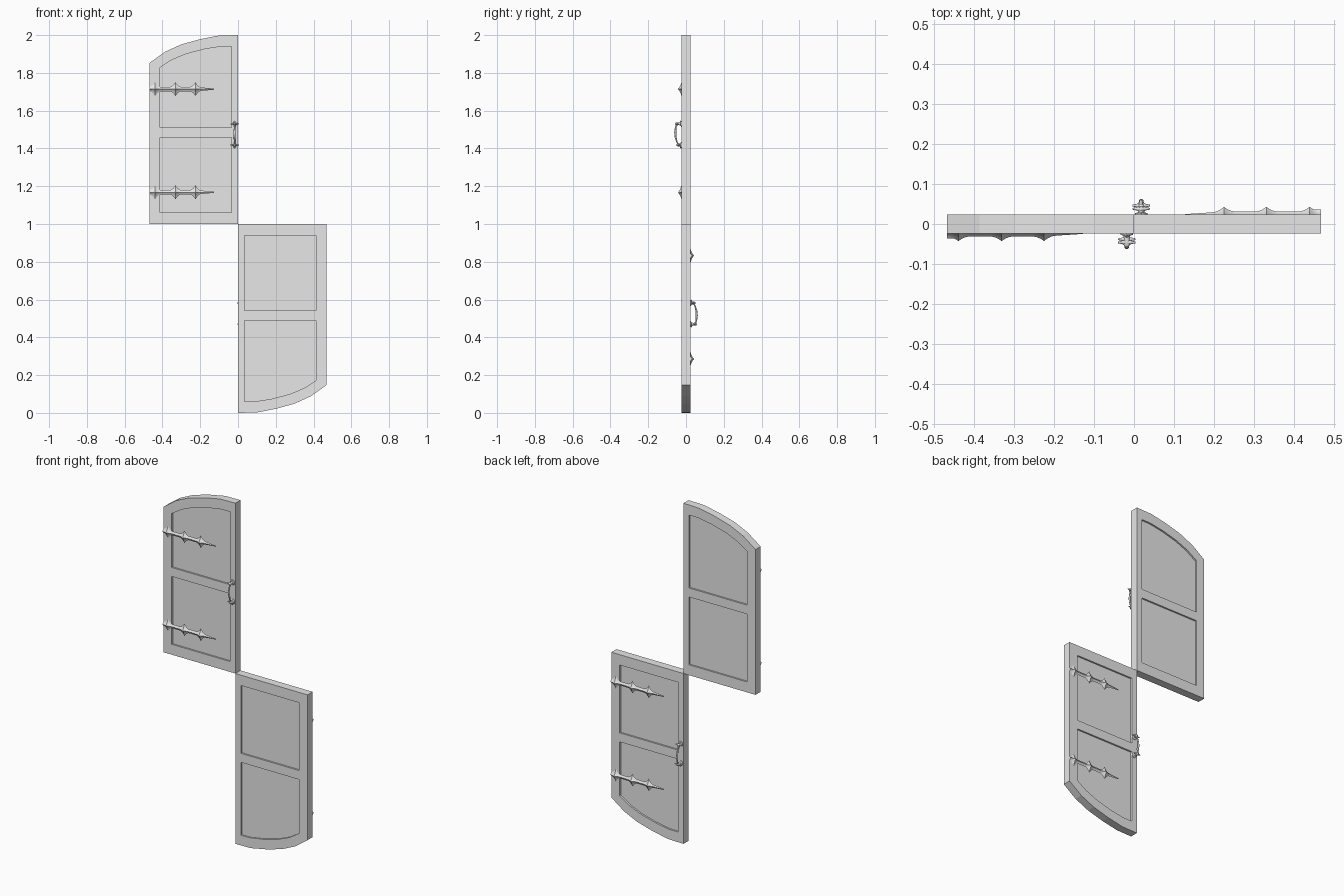
import bpy, bmesh
from mathutils import Matrix

cube = bpy.data.objects.get("Cube")
if cube:
    bpy.data.objects.remove(cube, do_unlink=True)

HALF = 0.0237       # half thickness of a door
RECESS = 0.014      # half thickness of the sunken panels
GRIP_X = -0.018

grey = bpy.data.materials.new("plain_grey")
grey.use_nodes = True
grey.diffuse_color = (0.8, 0.8, 0.8, 1)
grey.node_tree.nodes["Principled BSDF"].inputs["Base Color"].default_value = (0.8, 0.8, 0.8, 1)

parts = []


def clean(mesh):
    bm = bmesh.new()
    bm.from_mesh(mesh)
    bmesh.ops.remove_doubles(bm, verts=bm.verts, dist=0.00005)
    bmesh.ops.recalc_face_normals(bm, faces=bm.faces)
    bm.to_mesh(mesh)
    bm.free()


def select(obj):
    bpy.ops.object.select_all(action="DESELECT")
    obj.select_set(True)
    bpy.context.view_layer.objects.active = obj


def finish(obj, smooth):
    select(obj)
    obj.data.materials.clear()
    obj.data.materials.append(grey)
    clean(obj.data)
    if smooth:
        bpy.ops.object.shade_smooth_by_angle(angle=0.7)
    else:
        obj.data.polygons.foreach_set("use_smooth", [False] * len(obj.data.polygons))
    parts.append(obj)


def curve_object(name, curve):
    obj = bpy.data.objects.new(name, curve)
    bpy.context.collection.objects.link(obj)
    select(obj)
    bpy.ops.object.convert(target="MESH")
    return bpy.context.view_layer.objects.active


def slab(name, outlines, half):
    """Flat board from x-z outlines; the outlines after the first are holes."""
    curve = bpy.data.curves.new(name, "CURVE")
    curve.dimensions = "2D"
    curve.fill_mode = "BOTH"
    curve.extrude = half
    for outline in outlines:
        spline = curve.splines.new("POLY")
        spline.points.add(len(outline) - 1)
        for p, (x, z) in zip(spline.points, outline):
            p.co = (x, z, 0, 1)
        spline.use_cyclic_u = True
    obj = curve_object(name, curve)
    obj.data.transform(Matrix.Rotation(1.5707963, 4, "X"))
    finish(obj, False)


def tube(name, points):
    """Round bar through (x, y, z, radius) points."""
    curve = bpy.data.curves.new(name, "CURVE")
    curve.dimensions = "3D"
    curve.bevel_depth = 1
    curve.bevel_resolution = 3
    curve.use_fill_caps = True
    spline = curve.splines.new("POLY")
    spline.points.add(len(points) - 1)
    for p, (x, y, z, r) in zip(spline.points, points):
        p.co = (x, y, z, 1)
        p.radius = r
    finish(curve_object(name, curve), True)


def strap_hinge(name, z0):
    """Tapering strap with three pointed bosses."""
    bosses = (-0.439, -0.331, -0.225)
    xs = [c + k * 0.006 for c in bosses for k in range(-5, 6)]
    xs[0] = -0.468
    xs += [-0.17, -0.15, -0.127]
    profile = ((-1, 0), (-0.6, 0.25), (-0.25, 0.6), (0, 1), (0.25, 0.6), (0.6, 0.25), (1, 0))
    bm = bmesh.new()
    rings = []
    for x in xs:
        spike = max(max(0, 1 - abs(x - c) / 0.03) for c in bosses) ** 2
        taper = min(1, max(0, (-0.127 - x) / 0.1))
        wide = 0.003 + 0.009 * taper + 0.025 * spike
        high = 0.001 + 0.0065 * taper + 0.0115 * spike
        if x < bosses[0]:
            high = max(high, 0.012)
        rings.append([bm.verts.new((x, -HALF - high * h, z0 + wide * u)) for u, h in profile])
    for a, b in zip(rings, rings[1:]):
        for i in range(len(profile)):
            j = (i + 1) % len(profile)
            bm.faces.new((a[i], a[j], b[j], b[i]))
    bm.faces.new(rings[0])
    bm.faces.new(rings[-1])
    mesh = bpy.data.meshes.new(name)
    bm.to_mesh(mesh)
    bm.free()
    obj = bpy.data.objects.new(name, mesh)
    bpy.context.collection.objects.link(obj)
    finish(obj, True)


# Door board: arched frame with two sunken panels
outer = [(0, 1), (0, 2), (-0.1, 1.998), (-0.198, 1.979), (-0.3, 1.951),
         (-0.386, 1.912), (-0.468, 1.853), (-0.468, 1)]
upper = [(-0.035, 1.512), (-0.035, 1.94), (-0.095, 1.939), (-0.18, 1.925),
         (-0.275, 1.9), (-0.35, 1.869), (-0.414, 1.828), (-0.414, 1.512)]
lower = [(-0.035, 1.061), (-0.035, 1.459), (-0.414, 1.459), (-0.414, 1.061)]
slab("door_frame", [outer, upper, lower], HALF)
slab("upper_panel", [upper], RECESS)
slab("lower_panel", [lower], RECESS)

# Strap hinges
strap_hinge("upper_hinge", 1.714)
strap_hinge("lower_hinge", 1.168)

# Handle: two mounts with pointed cross bars and a bowed grip
for label, z, reach in (("upper", 1.53, 0.052), ("lower", 1.418, 0.044)):
    tube(label + "_handle_mount", [
        (GRIP_X, -HALF + 0.002, z, 0.016), (GRIP_X, -0.027, z, 0.016),
        (GRIP_X, -0.029, z, 0.008), (GRIP_X, -0.04, z, 0.007),
        (GRIP_X, -reach, z, 0.008), (GRIP_X, -reach - 0.006, z, 0.004)])
    tube(label + "_handle_cross_bar", [
        (GRIP_X + dx, -reach + 0.006, z, r) for dx, r in
        ((-0.022, 0.002), (-0.012, 0.004), (0, 0.008), (0.012, 0.004), (0.022, 0.002))])
    tip = 0.018 if label == "upper" else -0.018
    tube(label + "_handle_finial", [
        (GRIP_X, -0.028, z, 0.007), (GRIP_X, -0.028, z + tip * 0.6, 0.005),
        (GRIP_X, -0.028, z + tip, 0.001)])
tube("handle_grip", [
    (GRIP_X, -0.048, 1.53, 0.004), (GRIP_X, -0.055, 1.51, 0.004),
    (GRIP_X, -0.057, 1.485, 0.006), (GRIP_X, -0.055, 1.46, 0.005),
    (GRIP_X, -0.049, 1.438, 0.004), (GRIP_X, -0.04, 1.418, 0.004)])

# Second door: the first one inverted through the shared corner
flip = Matrix.Translation((0, 0, 2)) @ Matrix.Diagonal((-1, -1, -1, 1))
for obj in list(parts):
    twin = obj.copy()
    twin.data = obj.data.copy()
    twin.name = "second_" + obj.name
    twin.data.transform(flip)
    clean(twin.data)
    bpy.context.collection.objects.link(twin)
